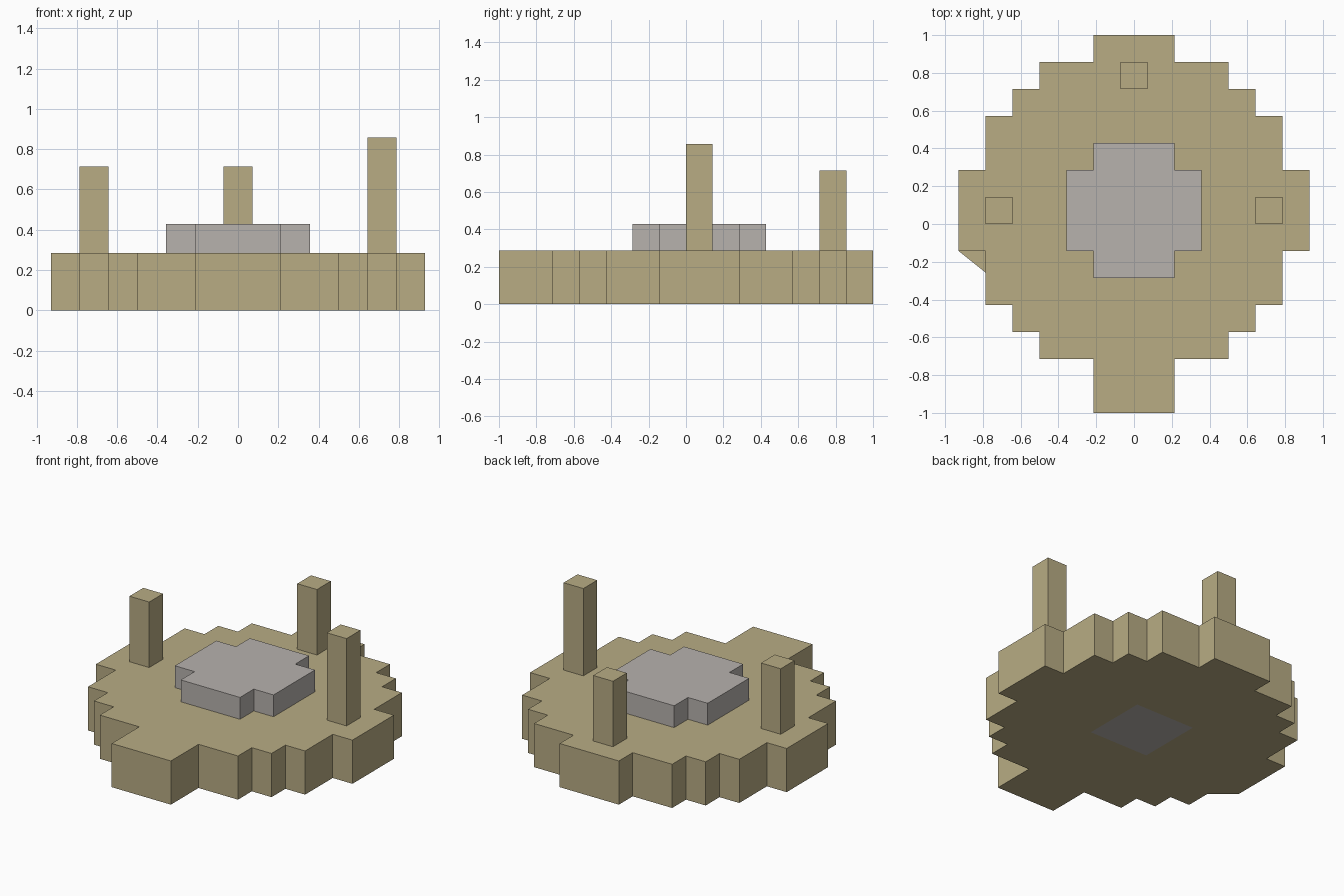
import bpy, bmesh
from mathutils import Vector

cube = bpy.data.objects.get("Cube")
if cube:
    bpy.data.objects.remove(cube, do_unlink=True)

U = 1 / 7  # one block


def material(name, rgb):
    m = bpy.data.materials.new(name)
    m.use_nodes = True
    m.diffuse_color = (*rgb, 1)
    m.node_tree.nodes["Principled BSDF"].inputs["Base Color"].default_value = (*rgb, 1)
    return m


sand = material("sand", (0.479, 0.413, 0.231))
stone = material("grey stone", (0.474, 0.445, 0.423))


def stepped_slab(name, start, rows, z0, z1, mats, patch=None):
    """Extrude a mirrored stepped outline; rows are (half width, end y) in blocks."""
    side, y = [], start
    for half, end in rows:
        side += [(half, y), (half, end)]
        y = end
    outline = side + [(-px, py) for px, py in reversed(side)]
    bm = bmesh.new()
    base = bm.faces.new([bm.verts.new((px * U, py * U, z0 * U)) for px, py in outline])
    top = bmesh.ops.extrude_face_region(bm, geom=[base], use_keep_orig=True)["geom"]
    bmesh.ops.translate(bm, vec=(0, 0, (z1 - z0) * U),
                        verts=[v for v in top if isinstance(v, bmesh.types.BMVert)])
    bmesh.ops.recalc_face_normals(bm, faces=bm.faces)
    if patch:
        # Cut the underside and colour the middle panel
        x0, x1, y0, y1 = [p * U for p in patch]
        for co, no in (((x0, 0, 0), (1, 0, 0)), ((x1, 0, 0), (1, 0, 0)),
                       ((0, y0, 0), (0, 1, 0)), ((0, y1, 0), (0, 1, 0))):
            under = [f for f in bm.faces if f.normal.z < -0.9]
            edges = {e for f in under for e in f.edges}
            verts = {v for f in under for v in f.verts}
            bmesh.ops.bisect_plane(bm, geom=under + list(edges) + list(verts),
                                   plane_co=Vector(co), plane_no=Vector(no))
        for f in bm.faces:
            c = f.calc_center_median()
            if f.normal.z < -0.9 and x0 < c.x < x1 and y0 < c.y < y1:
                f.material_index = 1
    mesh = bpy.data.meshes.new(name)
    bm.to_mesh(mesh)
    bm.free()
    for m in mats:
        mesh.materials.append(m)
    obj = bpy.data.objects.new(name, mesh)
    bpy.context.collection.objects.link(obj)
    return obj


# Round sandy base with a front tongue and a grey panel underneath
stepped_slab("sand_base", -7,
             [(1.5, -5), (3.5, -4), (4.5, -3), (5.5, -1), (6.5, 2),
              (5.5, 4), (4.5, 5), (3.5, 6), (1.5, 7)],
             0, 2, [sand, stone], patch=(-1.5, 1.5, -1, 2))

# Raised stone centre
stepped_slab("stone_centre", -2, [(1.5, -1), (2.5, 2), (1.5, 3)], 2, 3, [stone])

# Posts: centre x, front y, top z in blocks
for name, x, y, top in (("left_post", 5, 0, 6), ("right_post", -5, 0, 5), ("back_post", 0, 5, 5)):
    post = stepped_slab(name, y, [(0.5, y + 1)], 2, top, [sand])
    post.location.x = x * U
